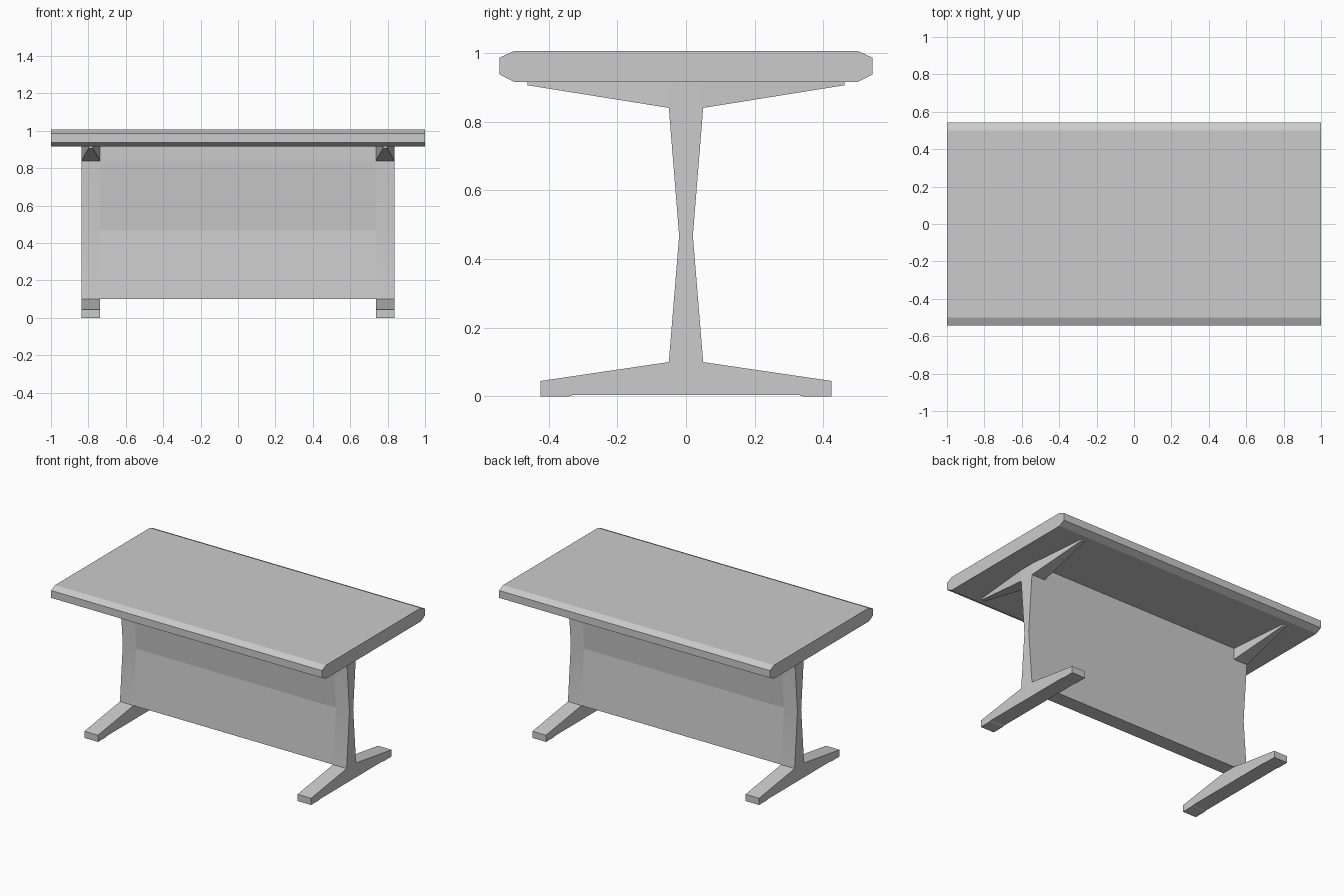
import bpy, bmesh, math

if "Cube" in bpy.data.objects:
    bpy.data.objects.remove(bpy.data.objects["Cube"])


def mirror_y(half):
    """Close a half profile (y >= 0, listed bottom to top) across y = 0."""
    return half + [(-y, z) for y, z in reversed(half) if y > 0]


def finish(name, bm):
    bmesh.ops.recalc_face_normals(bm, faces=bm.faces)
    mesh = bpy.data.meshes.new(name)
    bm.to_mesh(mesh)
    bm.free()
    obj = bpy.data.objects.new(name, mesh)
    bpy.context.collection.objects.link(obj)
    return obj


def extrude_x(name, profile, x0, x1):
    """Extrude a (y, z) outline from x0 to x1."""
    bm = bmesh.new()
    face = bm.faces.new([bm.verts.new((x0, y, z)) for y, z in profile])
    res = bmesh.ops.extrude_face_region(bm, geom=[face], use_keep_orig=True)
    verts = [v for v in res["geom"] if isinstance(v, bmesh.types.BMVert)]
    bmesh.ops.translate(bm, verts=verts, vec=(x1 - x0, 0, 0))
    return finish(name, bm)


def bracket(name, cx, side):
    """Wedge under the top, narrowing in width and depth toward its tip."""
    bm = bmesh.new()
    rings = []
    for y, half_w, z in ((0.05, 0.05, 0.84), (0.462, 0.012, 0.906)):
        rings.append([bm.verts.new((cx + dx, side * y, dz)) for dx, dz in
                      ((-half_w, z), (half_w, z), (half_w, 0.916), (-half_w, 0.916))])
    a, b = rings
    bm.faces.new(a)
    bm.faces.new(b)
    for i in range(4):
        j = (i + 1) % 4
        bm.faces.new((a[i], a[j], b[j], b[i]))
    return finish(name, bm)


# Table top with bevelled long edges
extrude_x("table_top", mirror_y([(0.50, 0.916), (0.543, 0.937), (0.543, 0.986),
                                 (0.50, 1.006)]), -1, 1)

# Pinched panel spanning the legs
waist = [(0.05, 0.10), (0.02, 0.468), (0.05, 0.84), (0.05, 0.916)]
extrude_x("centre_panel", mirror_y(waist), -0.737, 0.737)

# Legs with splayed feet, and the brackets carrying the top
leg_half = [(0.08, 0.004), (0.33, 0.004), (0.34, 0), (0.424, 0), (0.424, 0.045)] + waist
for label, sx in (("left", -1), ("right", 1)):
    leg = extrude_x(label + "_leg", mirror_y(leg_half), sx * 0.737, sx * 0.837)
    bpy.ops.object.select_all(action='DESELECT')
    leg.select_set(True)
    bpy.context.view_layer.objects.active = leg
    bpy.ops.object.shade_smooth_by_angle(angle=math.radians(12))
    for end, sy in (("front", -1), ("back", 1)):
        bracket(f"{label}_{end}_bracket", sx * 0.787, sy)
